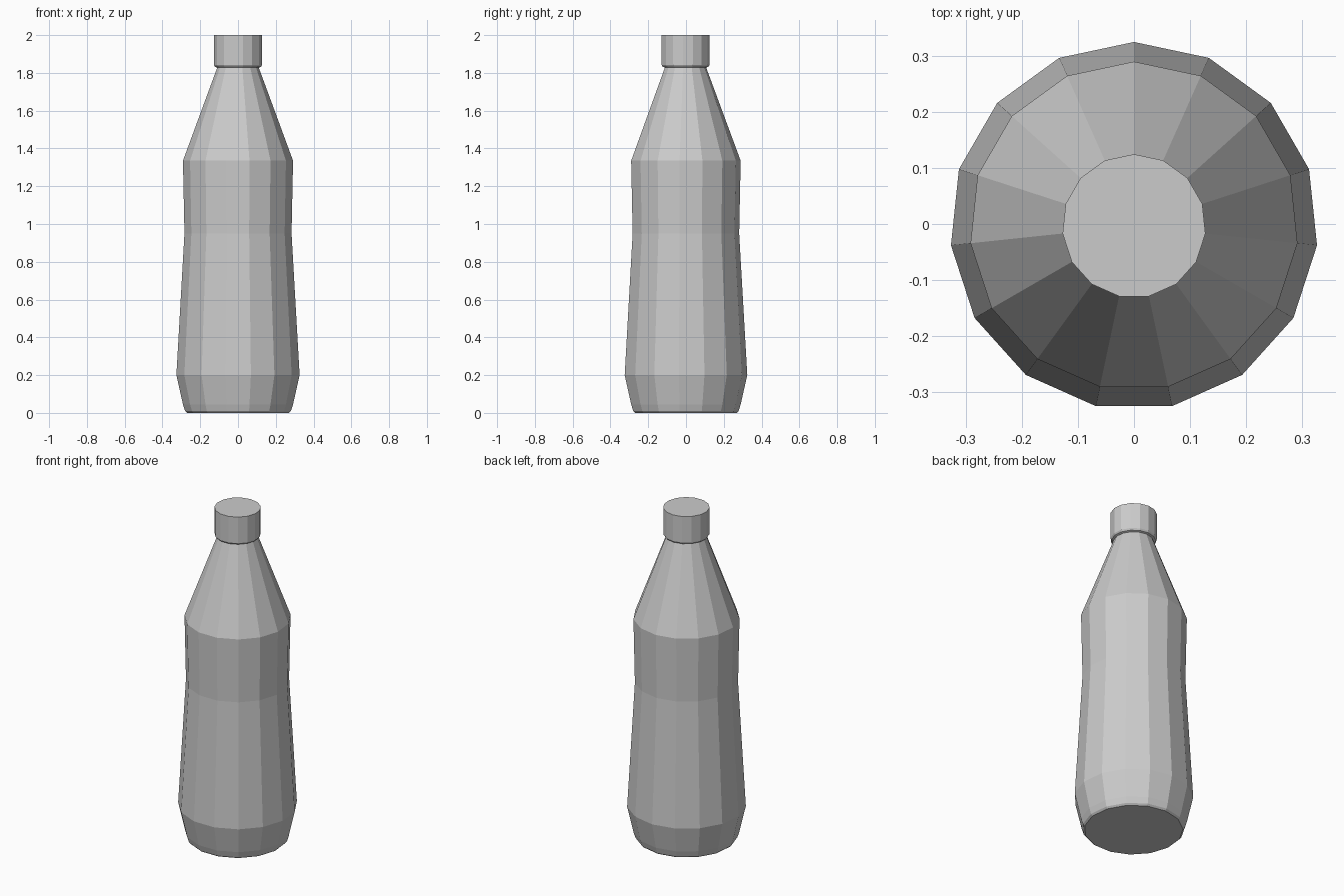
import bpy, bmesh
from math import sin, cos, tau

if "Cube" in bpy.data.objects:
    bpy.data.objects.remove(bpy.data.objects["Cube"])

SIDES = 15
SHIFT = -0.0036  # odd-sided rings: centre the bounds on y = 0


def lathe(name, profile):
    """Revolve (radius, z) points into a closed, flat-shaded solid."""
    bm = bmesh.new()
    rings = []
    for r, z in profile:
        rings.append([bm.verts.new((-r * sin(tau * i / SIDES),
                                    r * cos(tau * i / SIDES) + SHIFT, z))
                      for i in range(SIDES)])
    for low, high in zip(rings, rings[1:]):
        for i in range(SIDES):
            j = (i + 1) % SIDES
            bm.faces.new((low[i], low[j], high[j], high[i]))
    bm.faces.new(rings[0][::-1])
    bm.faces.new(rings[-1])
    bmesh.ops.recalc_face_normals(bm, faces=bm.faces)
    mesh = bpy.data.meshes.new(name)
    bm.to_mesh(mesh)
    bm.free()
    obj = bpy.data.objects.new(name, mesh)
    bpy.context.collection.objects.link(obj)
    return obj


# Bottle body: rounded foot, waist, shoulder and tapering neck
lathe("bottle_body", [(0.272, 0.0), (0.282, 0.01), (0.293, 0.045),
                      (0.328, 0.2), (0.285, 0.95), (0.293, 1.335),
                      (0.108, 1.835)])

# Screw cap with a small bevelled lower rim
lathe("cap", [(0.111, 1.828), (0.122, 1.832), (0.128, 1.842), (0.128, 2.0)])
